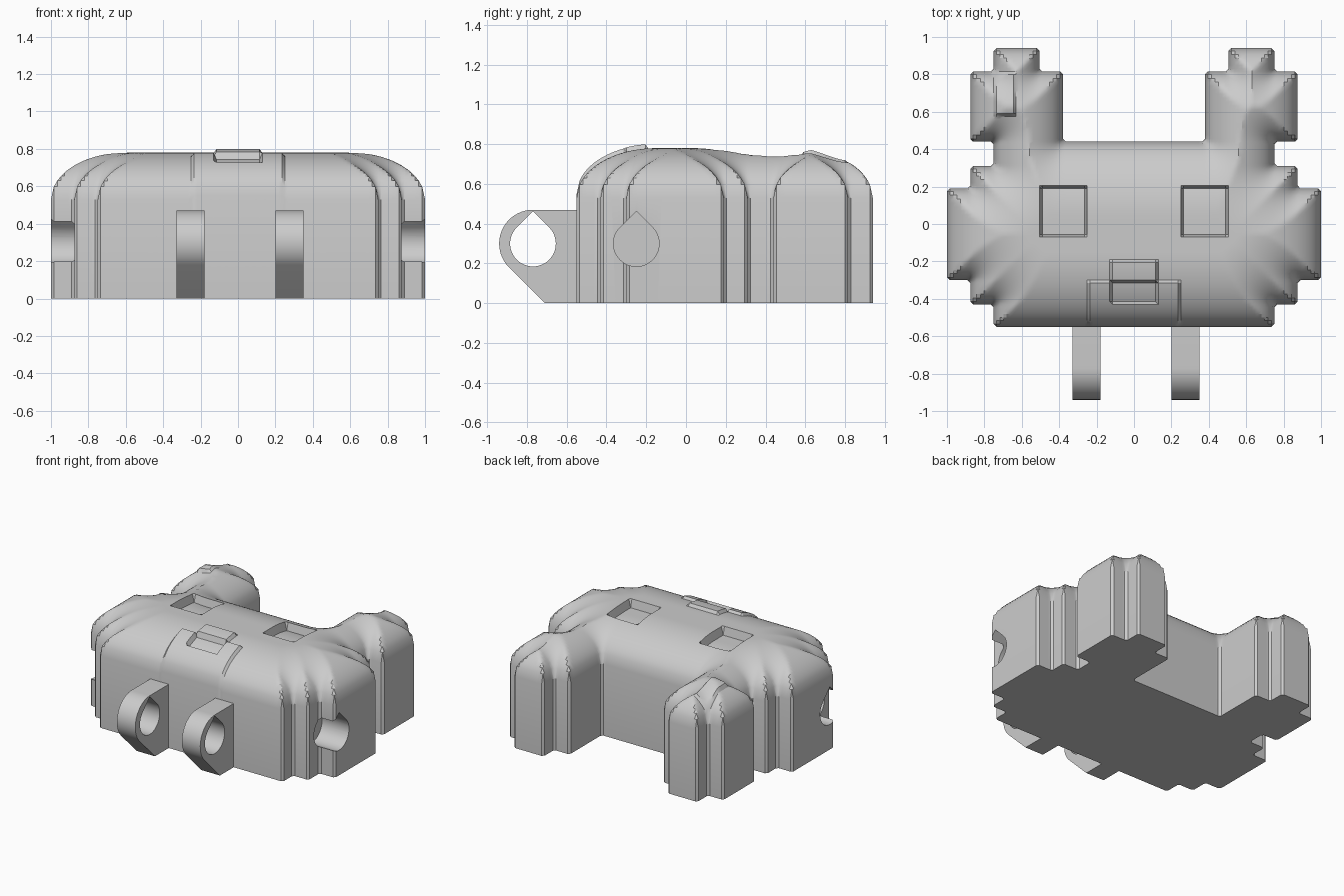
import bpy, bmesh, math
from mathutils import Vector
from mathutils.geometry import intersect_point_line

cube = bpy.data.objects.get("Cube")
if cube:
    bpy.data.objects.remove(cube, do_unlink=True)

RIM, RISE, ROUND, CHAMFER = 0.53, 0.25, 0.40, 0.015

grey = bpy.data.materials.new("light_grey")
grey.use_nodes = True
grey.diffuse_color = (0.6, 0.6, 0.6, 1)
grey.node_tree.nodes["Principled BSDF"].inputs["Base Color"].default_value = (0.6, 0.6, 0.6, 1)

# Half of the stepped head outline, from front centre to back centre
OUTLINE = [Vector(p) for p in (
    (0, -.55), (.75, -.55), (.75, -.43), (.875, -.43), (.875, -.30), (1, -.30),
    (1, .19), (.875, .19), (.875, .31), (.75, .31), (.75, .44), (.875, .44),
    (.875, .815), (.75, .815), (.75, .94), (.505, .94), (.505, .815),
    (.38, .815), (.38, .44), (0, .44))]
SEGMENTS = list(zip(OUTLINE, OUTLINE[1:]))

# Raised and sunken patches: x range, y range, height change
PATCHES = [
    (-.25, .25, -.60, -.30, .02),     # muzzle
    (-.13, .13, -.43, -.30, -.035),   # mouth
    (-.13, .13, -.31, -.19, .022),    # nose
    (.25, .505, -.07, .205, -.06),    # left eye
    (-.505, -.25, -.07, .205, -.06),  # right eye
    (-.75, -.63, .575, .815, .02),    # ear patch
]


def inside(x, y):
    hit = False
    for a, b in SEGMENTS:
        if (a.y > y) != (b.y > y) and a.x > abs(x):
            hit = not hit
    return hit


def edge_distance(x, y):
    p = Vector((abs(x), y))
    best = 9
    for a, b in SEGMENTS:
        q, t = intersect_point_line(p, a, b)
        q = a.lerp(b, min(1, max(0, t)))
        best = min(best, (p - q.to_2d()).length)
    return best


def height(x, y):
    d = min(1, edge_distance(x, y) / ROUND)
    z = RIM + RISE * math.sqrt(max(0, 1 - (1 - d) ** 2))
    return z + sum(h for x0, x1, y0, y1, h in PATCHES
                   if x0 + .001 < x < x1 - .001 and y0 + .001 < y < y1 - .001)


def grid_lines(keys):
    """Fine lines between the keys, with a narrow strip beside each key."""
    keys = sorted({round(k, 4) for k in keys})
    lines = set(keys)
    for a, b in zip(keys, keys[1:]):
        if b - a < 3 * CHAMFER:
            continue
        lo, hi = a + CHAMFER, b - CHAMFER
        n = max(1, math.ceil((hi - lo) / .022))
        lines.update(round(lo + (hi - lo) * i / n, 4) for i in range(n + 1))
    return sorted(lines)


def finish(name, bm):
    bmesh.ops.recalc_face_normals(bm, faces=bm.faces)
    mesh = bpy.data.meshes.new(name)
    bm.to_mesh(mesh)
    bm.free()
    mesh.materials.append(grey)
    obj = bpy.data.objects.new(name, mesh)
    bpy.context.collection.objects.link(obj)
    return obj


def prism(name, profile, x0, x1):
    """Extrude a y-z profile along x."""
    bm = bmesh.new()
    face = bm.faces.new([bm.verts.new((x0, y, z)) for y, z in profile])
    grown = bmesh.ops.extrude_face_region(bm, geom=[face])["geom"]
    bmesh.ops.translate(bm, vec=(x1 - x0, 0, 0),
                        verts=[v for v in grown if isinstance(v, bmesh.types.BMVert)])
    return finish(name, bm)


def arc(y, z, r, start, end, n):
    angles = [math.radians(start + (end - start) * i / n) for i in range(n + 1)]
    return [(y + r * math.cos(a), z + r * math.sin(a)) for a in angles]


def teardrop(y, z, r):
    return arc(y, z, r, 135, 405, 36) + [(y, z + r * math.sqrt(2))]


def cut(obj, cutter):
    mod = obj.modifiers.new("hole", "BOOLEAN")
    mod.operation, mod.solver, mod.object = "DIFFERENCE", "EXACT", cutter
    bpy.context.view_layer.objects.active = obj
    bpy.ops.object.modifier_apply(modifier=mod.name)
    bpy.data.objects.remove(cutter, do_unlink=True)


# Head: domed top over the stepped outline
half_x = [p.x for p in OUTLINE] + [.13, .25, .63]
xs = grid_lines(half_x + [-x for x in half_x])
ys = grid_lines([p.y for p in OUTLINE] + [-.19, -.07, .205, .575])
bm = bmesh.new()
points = {}


def point(x, y):
    if (x, y) not in points:
        points[x, y] = bm.verts.new((x, y, height(x, y)))
    return points[x, y]


for x0, x1 in zip(xs, xs[1:]):
    for y0, y1 in zip(ys, ys[1:]):
        if inside((x0 + x1) / 2, (y0 + y1) / 2):
            bm.faces.new([point(x0, y0), point(x1, y0), point(x1, y1), point(x0, y1)])

# Small chamfer on every upright corner
moves = []
for v in bm.verts:
    ends = [e.other_vert(v).co for e in v.link_edges if e.is_boundary]
    if len(ends) == 2:
        a, b = ((p - v.co).to_2d() for p in ends)
        if abs(a.normalized().dot(b.normalized())) < .5:
            moves.append((v, (ends[0] + ends[1]) / 2))
for v, co in moves:
    v.co = co

# Straight walls and flat underside
rim = [e for e in bm.edges if e.is_boundary]
grown = bmesh.ops.extrude_edge_only(bm, edges=rim)["geom"]
for v in grown:
    if isinstance(v, bmesh.types.BMVert):
        v.co.z = 0
base = [e for e in grown if isinstance(e, bmesh.types.BMEdge) and e.is_boundary]
bmesh.ops.edgeloop_fill(bm, edges=base)
head = finish("head", bm)

# Blind side holes
for side in (-1, 1):
    x0, x1 = sorted((side * .78, side * 1.1))
    cut(head, prism("side_hole_cutter", teardrop(-.25, .30, .115), x0, x1))

# Front lugs with through holes
lug_profile = ([(-.54, 0), (-.54, .47)] + arc(-.77, .30, .17, 90, 225, 20) + [(-.71, 0)])
lugs = []
for name, x0, x1 in (("right_lug", -.33, -.18), ("left_lug", .20, .35)):
    lug = prism(name, lug_profile, x0, x1)
    cut(lug, prism("lug_hole_cutter", teardrop(-.77, .30, .115), x0 - .1, x1 + .1))
    lugs.append(lug)

# Smooth shading with sharp corners
bpy.ops.object.select_all(action="DESELECT")
for obj in [head] + lugs:
    obj.select_set(True)
bpy.context.view_layer.objects.active = head
bpy.ops.object.shade_smooth_by_angle(angle=math.radians(30))
